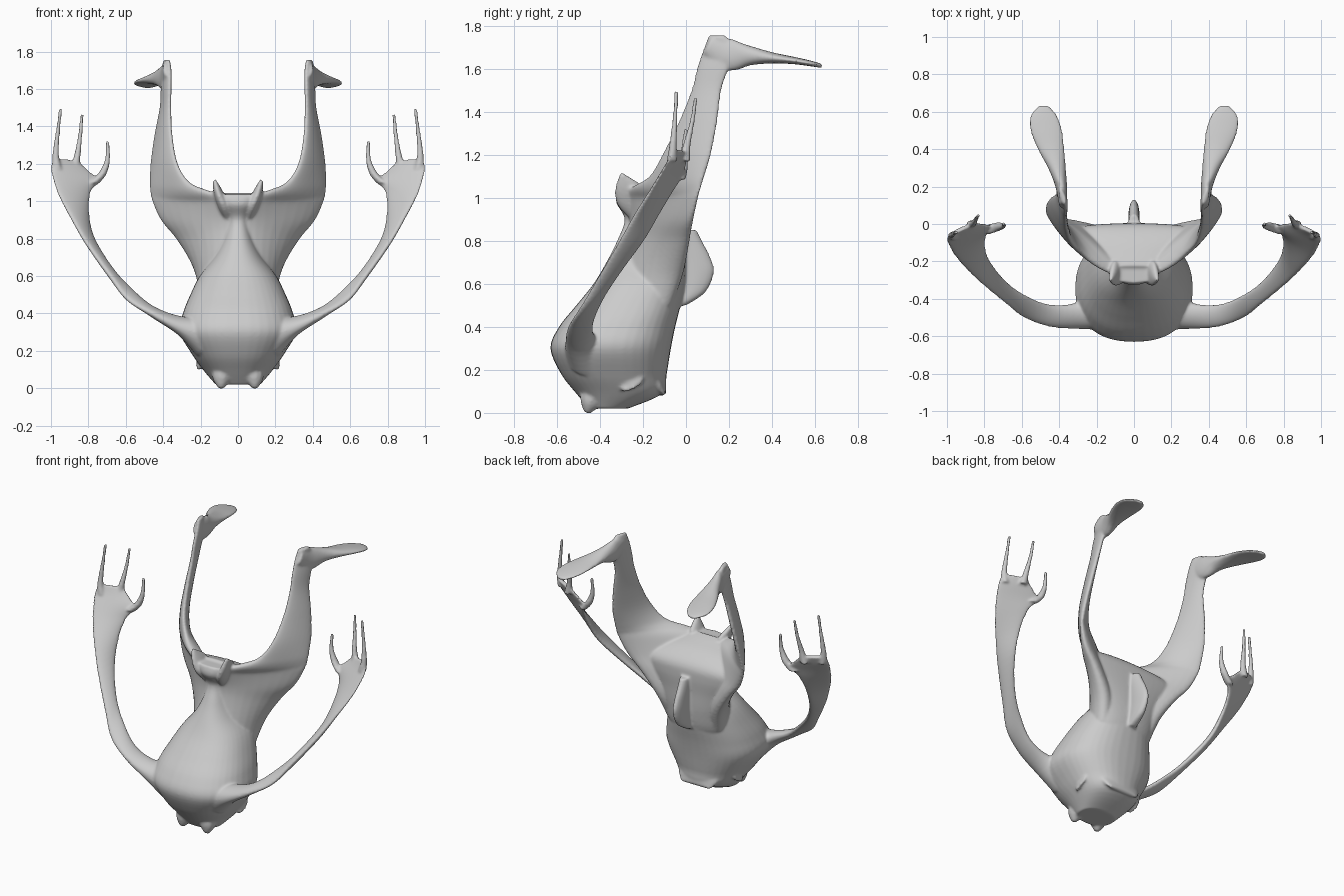
import bpy, bmesh, math
from mathutils import Vector

bm = bmesh.new()


def catmull(rows, steps=5):
    """Smoothly interpolate rows of numbers."""
    out = []
    for i in range(len(rows) - 1):
        p0, p1 = rows[max(i - 1, 0)], rows[i]
        p2, p3 = rows[i + 1], rows[min(i + 2, len(rows) - 1)]
        for k in range(steps):
            t = k / steps
            out.append([0.5 * (2 * b + (c - a) * t + (2 * a - 5 * b + 4 * c - d) * t * t
                               + (3 * b - a - 3 * c + d) * t ** 3)
                        for a, b, c, d in zip(p0, p1, p2, p3)])
    out.append(list(rows[-1]))
    return out


def loft(rows, side=1, n=24, power=1.0):
    """Closed loft of elliptic sections: edge point a, edge point b, half thickness."""
    rows = catmull(rows)
    mids = [(Vector(r[:3]) + Vector(r[3:6])) / 2 for r in rows]
    rings = []
    for i, r in enumerate(rows):
        half = (Vector(r[3:6]) - Vector(r[:3])) / 2
        tangent = mids[min(i + 1, len(mids) - 1)] - mids[max(i - 1, 0)]
        across = half.cross(tangent).normalized() * max(r[6], 0.004)
        ring = []
        for k in range(n):
            w = 2 * math.pi * k / n
            c, s = math.cos(w), math.sin(w)
            p = (mids[i] + half * math.copysign(abs(c) ** power, c)
                 + across * math.copysign(abs(s) ** power, s))
            ring.append(bm.verts.new((p.x * side, p.y, p.z)))
        rings.append(ring)
    for r0, r1 in zip(rings, rings[1:]):
        for k in range(n):
            bm.faces.new((r0[k], r0[(k + 1) % n], r1[(k + 1) % n], r1[k]))
    bm.faces.new(rings[0][::-1])
    bm.faces.new(rings[-1])


def spike(points, side=1):
    """Tapered round finger through (x, y, z, radius)."""
    loft([(x - r, y, z, x + r, y, z, r) for x, y, z, r in points], side, 10)


# torso: height, front y, back y, half width
torso = [(.02, -.45, -.27, .12), (.09, -.51, -.11, .18), (.18, -.58, -.09, .245),
         (.3, -.63, -.07, .312), (.4, -.59, -.05, .295), (.5, -.51, -.025, .255),
         (.6, -.43, -.005, .205), (.7, -.37, 0, .13), (.8, -.32, 0, .085),
         (.9, -.285, -.08, .06), (.98, -.325, -.16, .09), (1.035, -.315, -.22, .11)]
loft([(0, f, z, 0, b, z, h) for z, f, b, h in torso], n=40, power=.85)

# rump filling the back between the hips: height, half width, y, half thickness
rump = [(.38, .15, -.17, .06), (.5, .19, -.1, .07), (.62, .21, -.07, .065),
        (.75, .26, -.05, .05), (.85, .32, -.035, .04), (.91, .33, -.04, .035),
        (.96, .28, -.1, .035), (1.0, .2, -.18, .03), (1.03, .14, -.235, .02)]
loft([(-w, y, z, w, y, z, t) for z, w, y, t in rump], n=40)

# tail fin: height, tip y
loft([(0, -.05, z, 0, y, z, .03) for z, y in
      [(.5, .0), (.56, .09), (.65, .13), (.72, .115), (.8, .075), (.85, .05)]])

# hips and leg blades: height, inner front xy, outer back xy, half thickness
leg = [(.5, .05, -.3, .18, -.07, .07), (.65, .03, -.28, .225, -.02, .075),
       (.8, .02, -.26, .325, .01, .06), (.9, .02, -.26, .41, .03, .05),
       (1.0, .03, -.29, .458, .055, .04), (1.05, .15, -.25, .468, .07, .036),
       (1.1, .26, -.17, .47, .085, .032), (1.2, .325, -.11, .464, .115, .028),
       (1.35, .355, -.035, .442, .145, .024), (1.5, .363, .025, .412, .165, .02),
       (1.6, .363, .05, .406, .2, .02), (1.69, .363, .08, .4, .24, .02),
       (1.755, .37, .105, .395, .18, .015)]

# feet: y, inner x, outer x, middle z, half height
foot = [(.1, .358, .4, 1.71, .045), (.2, .358, .42, 1.665, .075), (.3, .365, .46, 1.66, .045),
        (.4, .372, .515, 1.65, .026), (.5, .383, .555, 1.638, .017),
        (.58, .41, .555, 1.624, .013), (.632, .455, .51, 1.612, .009)]

# arms: inner edge point, outer edge point, half thickness
arm = [(.17, -.34, .31, .17, -.56, .25, .12), (.3, -.42, .355, .3, -.56, .31, .05),
       (.45, -.43, .42, .45, -.55, .39, .026), (.58, -.38, .54, .59, -.5, .47, .02),
       (.69, -.3, .66, .68, -.43, .59, .02), (.775, -.19, .81, .815, -.32, .78, .02),
       (.797, -.11, .95, .9, -.24, .92, .02), (.785, -.05, 1.05, .96, -.17, 1.03, .018),
       (.745, -.01, 1.11, .995, -.11, 1.13, .016), (.80, 0, 1.165, 1.0, -.08, 1.18, .014),
       (.85, .01, 1.215, .995, -.06, 1.225, .012)]

for s in (1, -1):
    loft([(a, b, z, c, d, z, t) for z, a, b, c, d, t in leg], s)
    loft([(a, y, z, b, y, z, t) for y, a, b, z, t in foot], s)
    loft(arm, s)
    # fingers and thumb
    spike([(.965, -.065, 1.17, .026), (.975, -.06, 1.25, .018),
           (.962, -.05, 1.38, .012), (.948, -.045, 1.495, .01)], s)
    spike([(.875, -.005, 1.17, .026), (.858, .005, 1.25, .018),
           (.843, .03, 1.36, .012), (.833, .045, 1.465, .01)], s)
    spike([(.78, -.03, 1.09, .03), (.73, -.015, 1.14, .025), (.698, -.01, 1.22, .015),
           (.697, 0, 1.32, .01)], s)
    # pelvic horns
    loft([(.05, -.26, .9, .05, -.2, .9, .02), (.075, -.32, .97, .075, -.2, .97, .03),
          (.105, -.33, 1.04, .105, -.2, 1.05, .025), (.127, -.305, 1.12, .127, -.28, 1.105, .01)], s)
    # chin points and cheek lumps on the underside
    spike([(.07, -.42, .12, .07), (.085, -.445, .05, .05), (.09, -.46, .0, .015)], s)
    loft([(.2, -.3, .1, .19, -.2, .16, .03), (.21, -.3, .12, .21, -.2, .17, .03),
          (.22, -.27, .14, .22, -.22, .16, .015)], s)

# rear lip swept across x: half span, y, z, half thickness
loft([(-w, y, z, w, y, z, h) for w, y, z, h in
      [(.15, -.19, .22, .06), (.15, -.14, .14, .045), (.11, -.1, .085, .012)]])

bmesh.ops.recalc_face_normals(bm, faces=bm.faces)
mesh = bpy.data.meshes.new("creature_body")
bm.to_mesh(mesh)
bm.free()
body = bpy.data.objects.new("creature_body", mesh)
bpy.context.collection.objects.link(body)

# fuse the parts into one smooth skin
fuse = body.modifiers.new("fuse", 'REMESH')
fuse.mode = 'VOXEL'
fuse.voxel_size = 0.0075
fuse.use_smooth_shade = True
soft = body.modifiers.new("soften", 'SMOOTH')
soft.factor = 0.5
soft.iterations = 8
